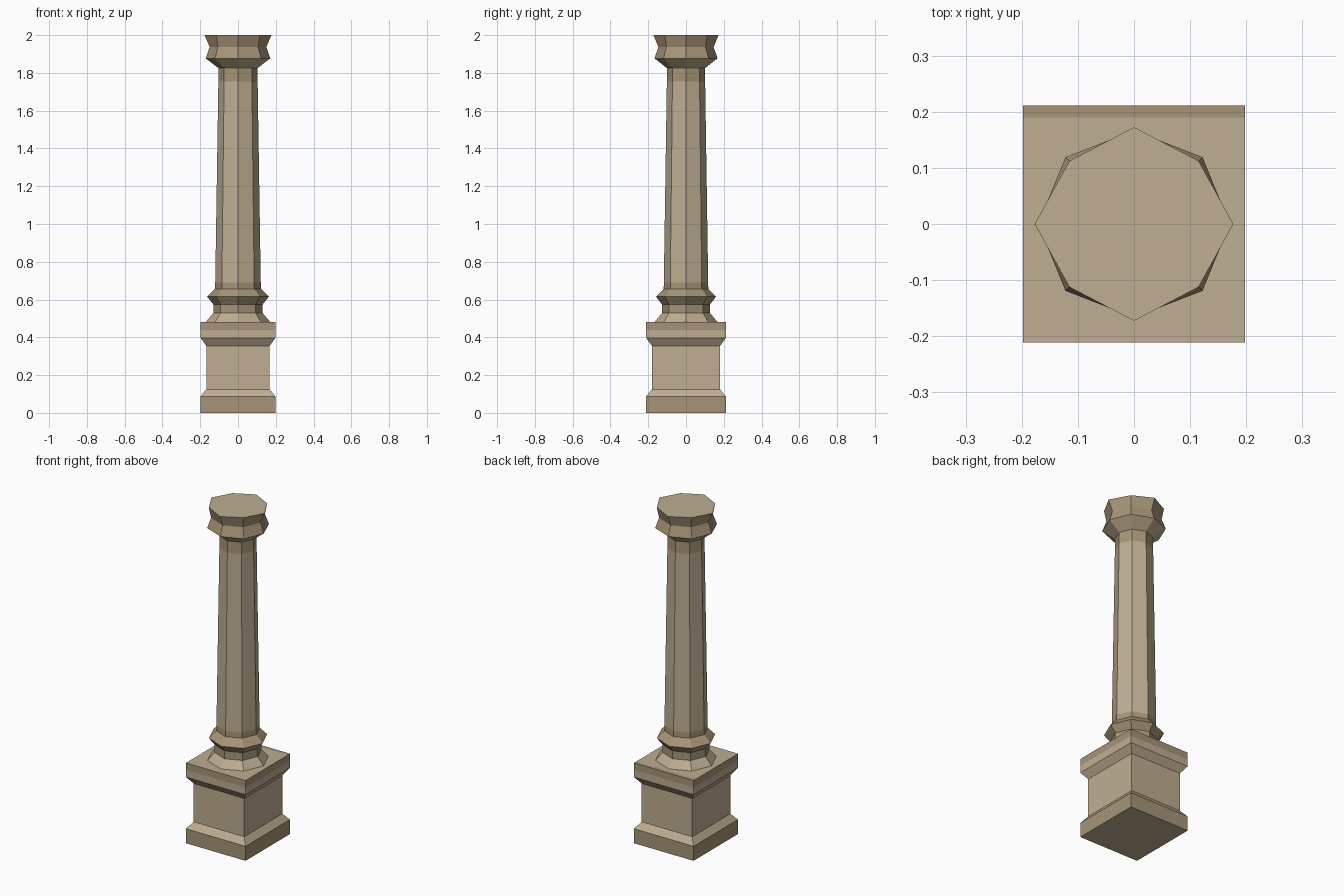
import bpy, bmesh, math

if "Cube" in bpy.data.objects:
    bpy.data.objects.remove(bpy.data.objects["Cube"])


def material(name, rgb):
    m = bpy.data.materials.new(name)
    m.diffuse_color = (*rgb, 1)
    m.use_nodes = True
    m.node_tree.nodes["Principled BSDF"].inputs["Base Color"].default_value = m.diffuse_color
    return m


LIGHT = material("light sandstone", (0.52, 0.42, 0.285))
DARK = material("dark sandstone", (0.385, 0.295, 0.185))


def square(grow):
    # slightly deeper than wide
    x, y = 0.168 + grow, 0.181 + grow
    return [(-x, -y), (x, -y), (x, y), (-x, y)]


def octagon(r, diag=1.0):
    # corners on the axes, diagonals may be pulled in
    pts = []
    for i in range(8):
        a = math.radians(45 * i)
        k = r * (diag if i % 2 else 1)
        pts.append((k * math.cos(a), k * 0.975 * math.sin(a)))
    return pts


def stack(name, rings, dark_bands):
    """Loft a list of (z, outline) rings; bands listed in dark_bands are dark."""
    bm = bmesh.new()
    loops = [[bm.verts.new((x, y, z)) for x, y in pts] for z, pts in rings]
    for band, (low, up) in enumerate(zip(loops, loops[1:])):
        n = len(low)
        for i in range(n):
            j = (i + 1) % n
            f = bm.faces.new((low[i], low[j], up[j], up[i]))
            f.material_index = int(band in dark_bands)
    bm.faces.new(loops[0][::-1])
    bm.faces.new(loops[-1])
    # dark strip along the back edge of wide square tops
    if name == "pedestal":
        geom = bm.verts[:] + bm.edges[:] + [f for f in bm.faces if f.normal.z > 0.9 or len(f.verts) == 4]
        bm.normal_update()
        top = [f for f in bm.faces if f.normal.z > 0.9]
        geom = top + list({e for f in top for e in f.edges}) + list({v for f in top for v in f.verts})
        bmesh.ops.bisect_plane(bm, geom=geom, plane_co=(0, 0.19, 0), plane_no=(0, 1, 0))
        bm.normal_update()
        for f in bm.faces:
            if f.normal.z > 0.9 and f.calc_center_median().y > 0.19:
                f.material_index = 1
    me = bpy.data.meshes.new(name)
    bm.to_mesh(me)
    bm.free()
    me.materials.append(LIGHT)
    me.materials.append(DARK)
    ob = bpy.data.objects.new(name, me)
    bpy.context.collection.objects.link(ob)
    return ob


# square pedestal with stepped foot and cap
stack("pedestal", [(z, square(g)) for z, g in [
    (0, 0.03), (0.087, 0.03), (0.125, 0), (0.355, 0),
    (0.397, 0.03), (0.44, 0.03), (0.482, 0.03)]], {0, 5})

# moulded column base
stack("column_base", [(z, octagon(r)) for z, r in [
    (0.48, 0.172), (0.528, 0.131), (0.575, 0.131),
    (0.615, 0.163), (0.657, 0.121)]], {1, 2, 3})

# tapering shaft with darker ends
stack("shaft", [(z, octagon(r)) for z, r in [
    (0.655, 0.121), (0.69, 0.1205), (1.755, 0.104), (1.83, 0.103)]], {0, 2})

# flared capital
stack("capital", [(z, octagon(r, d)) for z, r, d in [
    (1.825, 0.103, 1), (1.877, 0.171, 1.01),
    (1.937, 0.15, 1), (2.0, 0.177, 0.92)]], {1, 2})
